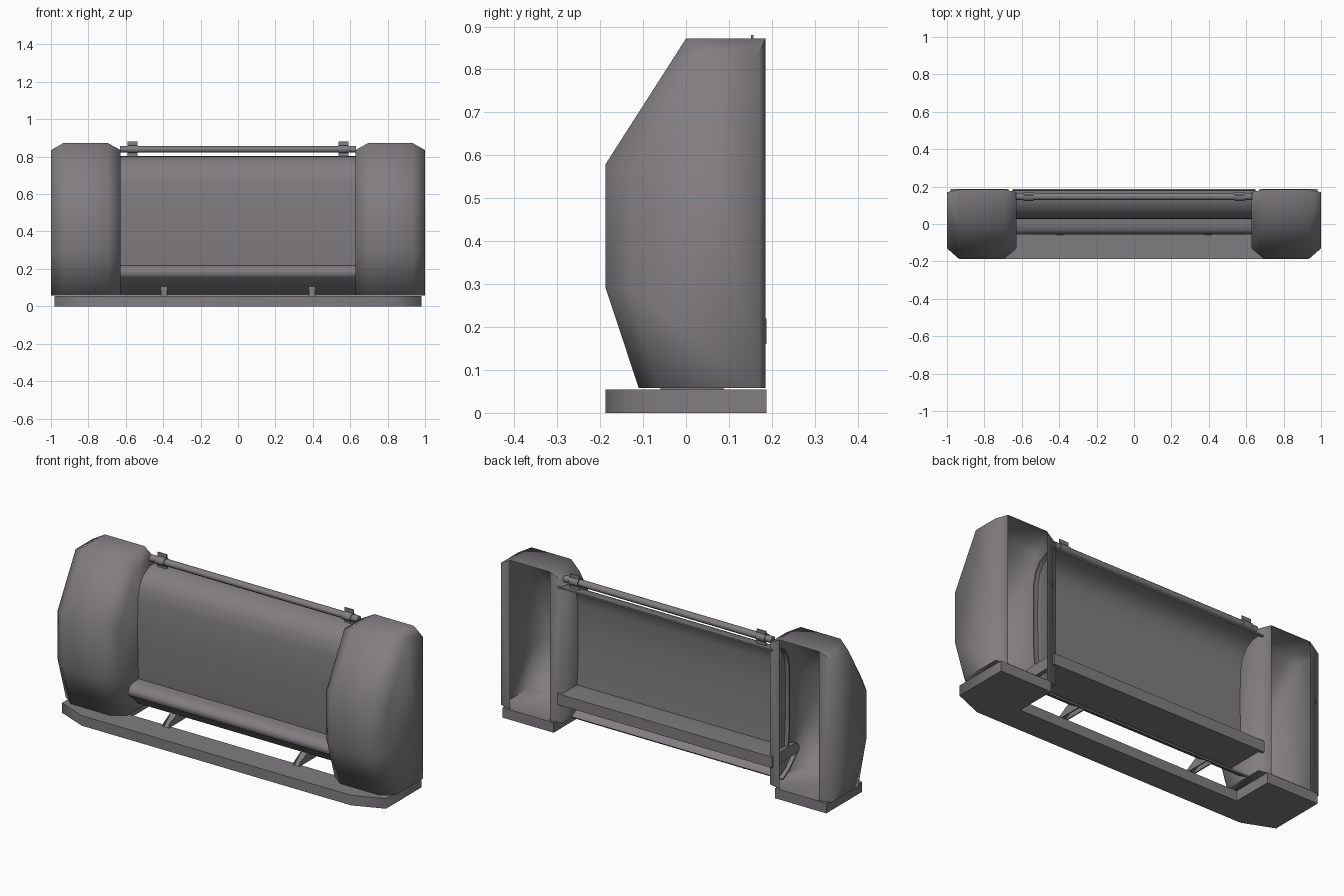
import bpy, bmesh, math

if "Cube" in bpy.data.objects:
    bpy.data.objects.remove(bpy.data.objects["Cube"])

grey = bpy.data.materials.new("warm grey")
grey.diffuse_color = (0.22, 0.205, 0.22, 1)
grey.use_nodes = True
grey.node_tree.nodes["Principled BSDF"].inputs["Base Color"].default_value = grey.diffuse_color


def make(name, verts, faces, angle=50):
    me = bpy.data.meshes.new(name)
    me.from_pydata(verts, [], faces)
    bm = bmesh.new()
    bm.from_mesh(me)
    bmesh.ops.remove_doubles(bm, verts=bm.verts, dist=0.0001)
    bmesh.ops.recalc_face_normals(bm, faces=bm.faces)
    bm.to_mesh(me)
    bm.free()
    me.materials.append(grey)
    ob = bpy.data.objects.new(name, me)
    bpy.context.collection.objects.link(ob)
    bpy.ops.object.select_all(action='DESELECT')
    ob.select_set(True)
    bpy.context.view_layer.objects.active = ob
    bpy.ops.object.shade_smooth_by_angle(angle=math.radians(angle))
    return ob


def prism_x(name, profile, x0, x1, angle=50):
    """Extrude a (y, z) outline along x."""
    n = len(profile)
    verts = [(x, y, z) for x in (x0, x1) for y, z in profile]
    faces = [(i, (i + 1) % n, n + (i + 1) % n, n + i) for i in range(n)]
    faces += [tuple(range(n))[::-1], tuple(range(n, 2 * n))]
    return make(name, verts, faces, angle)


def box(name, x0, x1, y0, y1, z0, z1):
    return prism_x(name, [(y0, z0), (y1, z0), (y1, z1), (y0, z1)], x0, x1)


def sheet_outline(path, t):
    """Thicken an open (y, z) path into a closed outline."""
    out = []
    for i, (y, z) in enumerate(path):
        a, b = path[max(i - 1, 0)], path[min(i + 1, len(path) - 1)]
        dy, dz = b[0] - a[0], b[1] - a[1]
        l = math.hypot(dy, dz)
        out.append((y + dz / l * t, z - dy / l * t))
    return path + out[::-1]


# side pods: hollow faceted shells, open at the back with a narrow return lip
MID = [(-0.11, 0.058), (-0.187, 0.29), (-0.187, 0.58), (0.0, 0.872), (0.185, 0.872)]
EDGE = [(-0.06, 0.058), (-0.13, 0.29), (-0.13, 0.56), (0.025, 0.835), (0.17, 0.835)]


def pod(side, name):
    rows = [(0.627, EDGE), (0.695, MID), (0.935, MID), (1.0, EDGE)]
    verts = [(side * x, y, z) for x, prof in rows for y, z in prof]
    n = len(MID)
    faces = [(r * n + i, r * n + i + 1, (r + 1) * n + i + 1, (r + 1) * n + i)
             for r in range(3) for i in range(n - 1)]
    for r, m in ((0, 1), (3, 2)):
        k = len(verts)
        verts += [(side * rows[r][0], 0.17, 0.058), (side * rows[m][0], 0.185, 0.058)]
        faces.append(tuple(range(r * n, r * n + n)) + (k,))      # side wall
        faces.append((r * n + n - 1, k, k + 1, m * n + n - 1))   # return lip
    k = 4 * n
    faces.append((0, n, 2 * n, 3 * n, k + 2, k + 3, k + 1, k))   # floor
    return make(name, verts, faces, 80)


pod(-1, "left_pod")
pod(1, "right_pod")

# splitter base: U-shaped plate with clipped front corners
half = [(0.67, 0.187), (0.98, 0.187), (0.98, -0.12), (0.815, -0.187)]
plan = [(0.67, -0.04)] + half
plan = plan + [(-x, y) for x, y in reversed(plan)]
n = len(plan)
make("splitter_base",
     [(x, y, z) for z in (0, 0.055) for x, y in plan],
     [(i, (i + 1) % n, n + (i + 1) % n, n + i) for i in range(n)] +
     [tuple(b + i for i in q) for b in (0, n)
      for q in ((0, 1, 2, 3, 4), (9, 8, 7, 6, 5), (0, 4, 5, 9))], 75)

# curved centre panel between the pods, its top turned back
panel = [(0.04, 0.2), (0.03, 0.32), (0.028, 0.5), (0.03, 0.66), (0.045, 0.725),
         (0.075, 0.77), (0.13, 0.8), (0.18, 0.803)]
prism_x("centre_panel", sheet_outline(panel, 0.008), -0.65, 0.65)

# cross beam with softened front edge
prism_x("cross_beam", [(0.187, 0.16), (-0.045, 0.16), (-0.055, 0.175), (-0.052, 0.195),
                       (-0.035, 0.212), (0.0, 0.22), (0.187, 0.22)], -0.65, 0.65)

# lower sheet sweeping back beneath the beam
prism_x("lower_sheet", sheet_outline([(0.09, 0.057), (0.03, 0.09), (-0.045, 0.165)], 0.008),
        -0.65, 0.65)

# support brackets: two fins and a web each
for s, side in ((-1, "left"), (1, "right")):
    c = s * 0.395
    tri = [(-0.06, 0.055), (0.09, 0.055), (0.01, 0.108), (-0.055, 0.07)]
    for k, d in enumerate((-0.016, 0.016)):
        prism_x(f"{side}_bracket_fin_{k}", tri, c + d - 0.003, c + d + 0.003)
    prism_x(f"{side}_bracket_web", [(-0.058, 0.055), (-0.052, 0.055), (0.012, 0.1), (0.006, 0.106)],
            c - 0.016, c + 0.016)

# top rail, with clips
RY = 0.147
ring = [(RY + 0.02 * math.cos(a * math.pi / 4 + math.pi / 8),
         0.84 + 0.018 * math.sin(a * math.pi / 4 + math.pi / 8)) for a in range(8)]
prism_x("top_rail", ring, -0.63, 0.63)
for s, side in ((-1, "left"), (1, "right")):
    c = s * 0.565
    collar = [(RY + (y - RY) * 1.3, 0.84 + (z - 0.84) * 1.25) for y, z in ring]
    prism_x(f"{side}_clip_collar", collar, c - 0.027, c + 0.027)
    box(f"{side}_clip_plate", c - 0.027, c + 0.027, 0.151, 0.157, 0.80, 0.88)
